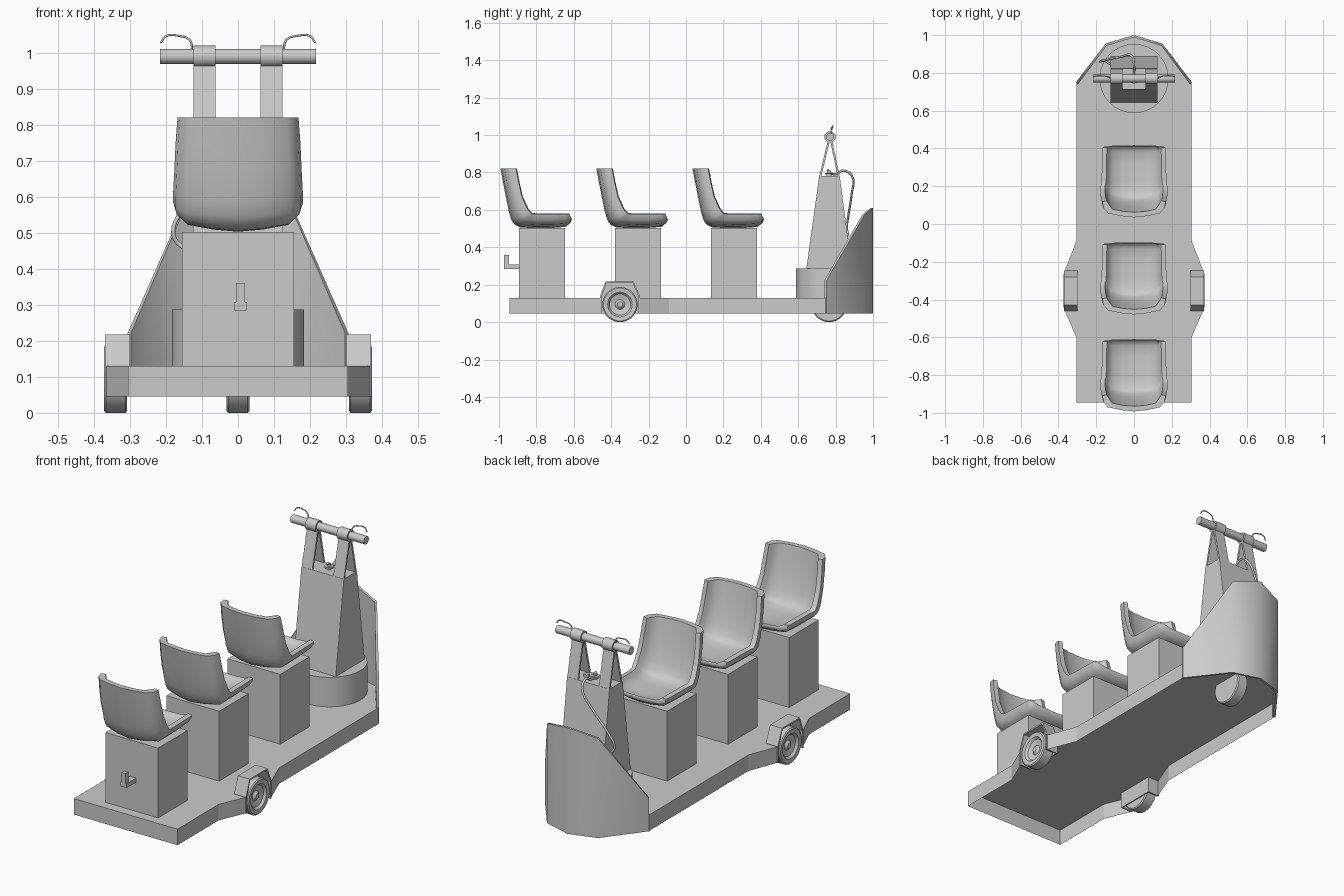
import bpy, bmesh, math
from mathutils import Vector

if "Cube" in bpy.data.objects:
    bpy.data.objects.remove(bpy.data.objects["Cube"])


def mesh_obj(name, verts, faces, smooth=None):
    me = bpy.data.meshes.new(name)
    bm = bmesh.new()
    vs = [bm.verts.new(v) for v in verts]
    for f in faces:
        bm.faces.new([vs[i] for i in f])
    bmesh.ops.remove_doubles(bm, verts=bm.verts, dist=1e-5)
    bmesh.ops.recalc_face_normals(bm, faces=bm.faces)
    bm.to_mesh(me)
    bm.free()
    ob = bpy.data.objects.new(name, me)
    bpy.context.collection.objects.link(ob)
    if smooth:
        bpy.ops.object.select_all(action='DESELECT')
        ob.select_set(True)
        bpy.context.view_layer.objects.active = ob
        bpy.ops.object.shade_smooth_by_angle(angle=math.radians(smooth))
    return ob


def loft(name, rings, caps=True, smooth=None):
    n = len(rings[0])
    faces = [(r * n + i, r * n + (i + 1) % n, (r + 1) * n + (i + 1) % n, (r + 1) * n + i)
             for r in range(len(rings) - 1) for i in range(n)]
    if caps:
        faces += [tuple(range(n)), tuple((len(rings) - 1) * n + i for i in range(n))]
    return mesh_obj(name, [v for r in rings for v in r], faces, smooth)


def prism_x(name, yz, x0, x1):
    return loft(name, [[(x, y, z) for y, z in yz] for x in (x0, x1)])


def box(name, x0, x1, y0, y1, z0, z1):
    return prism_x(name, [(y0, z0), (y1, z0), (y1, z1), (y0, z1)], x0, x1)


def lathe_x(name, prof, cx, cy, cz, seg=32, flip=1):
    rings = [[(cx + flip * x, cy + r * math.cos(2 * math.pi * i / seg),
               cz + r * math.sin(2 * math.pi * i / seg)) for i in range(seg)] for x, r in prof]
    return loft(name, rings, smooth=35)


def cyl_z(name, r, cx, cy, z0, z1, seg=32):
    rings = [[(cx + r * math.cos(2 * math.pi * i / seg), cy + r * math.sin(2 * math.pi * i / seg), z)
              for i in range(seg)] for z in (z0, z1)]
    return loft(name, rings, smooth=35)


def wire(name, pts, r):
    cu = bpy.data.curves.new(name, 'CURVE')
    cu.dimensions = '3D'
    cu.bevel_depth = r
    cu.bevel_resolution = 2
    cu.use_fill_caps = True
    cu.resolution_u = 5
    sp = cu.splines.new('BEZIER')
    sp.bezier_points.add(len(pts) - 1)
    for b, p in zip(sp.bezier_points, pts):
        b.co = p
        b.handle_left_type = b.handle_right_type = 'AUTO'
    ob = bpy.data.objects.new(name, cu)
    bpy.context.collection.objects.link(ob)


# Deck: tray open at the bottom, notched for the wheels, pointed nose
half = [(0.305, -0.945), (0.305, -0.6), (0.365, -0.46), (0.302, -0.46), (0.302, -0.245),
        (0.365, -0.245), (0.305, -0.09), (0.305, 0.745), (0.147, 0.948), (0, 0.993)]
outline = half + [(-x, y) for x, y in half[-2::-1]]
n = len(outline)
mesh_obj("deck", [(x, y, z) for z in (0.045, 0.13) for x, y in outline],
         [(i, (i + 1) % n, n + (i + 1) % n, n + i) for i in range(n)] + [tuple(range(n, 2 * n))])

# Nose shield: thin wrapped sheet with a sloping top edge
sh = [(0.307, 0.75, 0.22), (0.15, 0.955, 0.575), (0, 1.0, 0.61)]
sh += [(-x, y, z) for x, y, z in sh[1::-1]]
k = len(sh)
outer = [Vector((x, y)) for x, y, z in sh]
inner = [Vector((x * 0.97, y - 0.012)) for x, y, z in sh]
rings = [[(o.x, o.y, 0.045), (o.x, o.y, s[2]), (i.x, i.y, s[2]), (i.x, i.y, 0.045)]
         for o, i, s in zip(outer, inner, sh)]
loft("nose_shield", rings, smooth=45)

# Wheels and fenders
wheel = [(-0.032, 0.002), (-0.032, 0.088), (-0.027, 0.094), (0.027, 0.094), (0.032, 0.088), (0.03, 0.066),
         (0.018, 0.056), (0.010, 0.026), (0.014, 0.022), (0.022, 0.014), (0.022, 0.002)]
fen = [(-0.46, 0.045), (-0.46, 0.135), (-0.43, 0.217), (-0.28, 0.217), (-0.245, 0.135), (-0.245, 0.045)]
fin = [(-0.452, 0.045), (-0.452, 0.134), (-0.425, 0.209), (-0.285, 0.209), (-0.253, 0.134), (-0.253, 0.045)]
for s, side in ((1, "right"), (-1, "left")):
    lathe_x("wheel_" + side, wheel, s * 0.34, -0.353, 0.094, flip=s)
    loft("fender_" + side, [[(s * 0.30, *a), (s * 0.37, *a), (s * 0.37, *b), (s * 0.30, *b)]
                            for a, b in zip(fen, fin)])
    prism_x("fender_inner_wall_" + side, fen, s * 0.300, s * 0.306)
lathe_x("front_wheel", wheel[:5] + [(0.032, 0.002)], 0, 0.765, 0.094)

# Seats: bucket section (x, depth) swept along an L-shaped path
out_h = [(0.175, 0.085), (0.168, 0.05), (0.142, 0.022), (0.07, 0.007), (0, 0)]
in_h = [(0.150, 0.09), (0.138, 0.07), (0.118, 0.044), (0.06, 0.032), (0, 0.028)]
sec_o = out_h + [(-x, d) for x, d in out_h[-2::-1]]
sec_i = in_h + [(-x, d) for x, d in in_h[-2::-1]]
section = sec_o + sec_i[::-1]
# station: y, z, depth direction y, z, width scale
stations = [(-0.222, 0.82, 0.98, 0.0, 0.96), (-0.209, 0.75, 0.98, 0.0, 0.99), (-0.193, 0.67, 1.0, 0.03, 1.01),
            (-0.177, 0.59, 1.15, 0.2, 1.03), (-0.163, 0.545, 1.2, 0.45, 1.03), (-0.145, 0.52, 1.05, 0.7, 1.02),
            (-0.115, 0.506, 0.75, 0.85, 1.0), (-0.04, 0.503, 0.2, 0.87, 0.98), (0.06, 0.504, 0, 0.86, 0.97),
            (0.125, 0.509, 0.0, 0.8, 0.96), (0.152, 0.53, -0.05, 0.56, 0.95), (0.16, 0.548, -0.15, 0.33, 0.94)]
m, h = len(section), len(sec_o)


def seat(name, cy):
    verts = [(x * w, cy + y + d * ny, z + d * nz) for y, z, ny, nz, w in stations for x, d in section]
    faces = [(r * m + i, r * m + (i + 1) % m, (r + 1) * m + (i + 1) % m, (r + 1) * m + i)
             for r in range(len(stations) - 1) for i in range(m)]
    for b in (0, (len(stations) - 1) * m):
        faces += [(b + i, b + i + 1, b + m - 2 - i, b + m - 1 - i) for i in range(h - 1)]
    mesh_obj(name, verts, faces, 50)


for i, cy in enumerate((-0.77, -0.257, 0.257)):
    seat(f"seat_{i + 1}", cy)
    box(f"pedestal_{i + 1}", -0.155, 0.155, cy - 0.123, cy + 0.123, 0.13, 0.502)

# Hitch hook on the end pedestal
box("hook_bar", -0.011, 0.025, -0.973, -0.89, 0.285, 0.308)
box("hook_upright", -0.005, 0.019, -0.973, -0.947, 0.3, 0.36)

# Steering column
cyl_z("steering_base", 0.183, 0, 0.77, 0.13, 0.287)
prism_x("steering_column", [(0.643, 0.28), (0.888, 0.28), (0.822, 0.78), (0.712, 0.78)], -0.125, 0.125)

# Handlebar, clamps, strap brackets and brake levers
lathe_x("handlebar", [(-0.217, 0.021), (0.217, 0.021)], 0, 0.77, 0.99, 20)
for s, side in ((1, "right"), (-1, "left")):
    a, b = sorted((s * 0.062, s * 0.124))
    lathe_x("clamp_" + side, [(a, 0.03), (b, 0.03)], 0, 0.77, 0.99, 20)
    for t, end in ((1, "rear"), (-1, "front")):
        prism_x(f"bracket_{side}_{end}",
                [(0.767 + t * 0.055, 0.775), (0.767 + t * 0.045, 0.775),
                 (0.77 + t * 0.002, 0.965), (0.77 + t * 0.012, 0.97)], a, b)
    wire("lever_" + side, [(s * 0.127, 0.772, 1.0), (s * 0.134, 0.778, 1.035), (s * 0.165, 0.784, 1.047),
                           (s * 0.2, 0.784, 1.046), (s * 0.214, 0.78, 1.028)], 0.003)

# Knobs and cable
cyl_z("knob_stem", 0.01, 0, 0.765, 0.775, 0.81, 12)
cyl_z("knob_cap", 0.022, 0, 0.765, 0.79, 0.798, 16)
cyl_z("small_knob", 0.014, 0.05, 0.765, 0.775, 0.795, 12)
wire("cable", [(0, 0.755, 0.815), (0, 0.79, 0.79), (0, 0.845, 0.81), (-0.01, 0.888, 0.78), (-0.07, 0.885, 0.68),
               (-0.15, 0.868, 0.57), (-0.18, 0.86, 0.5), (-0.16, 0.865, 0.465), (-0.115, 0.84, 0.45)], 0.006)
